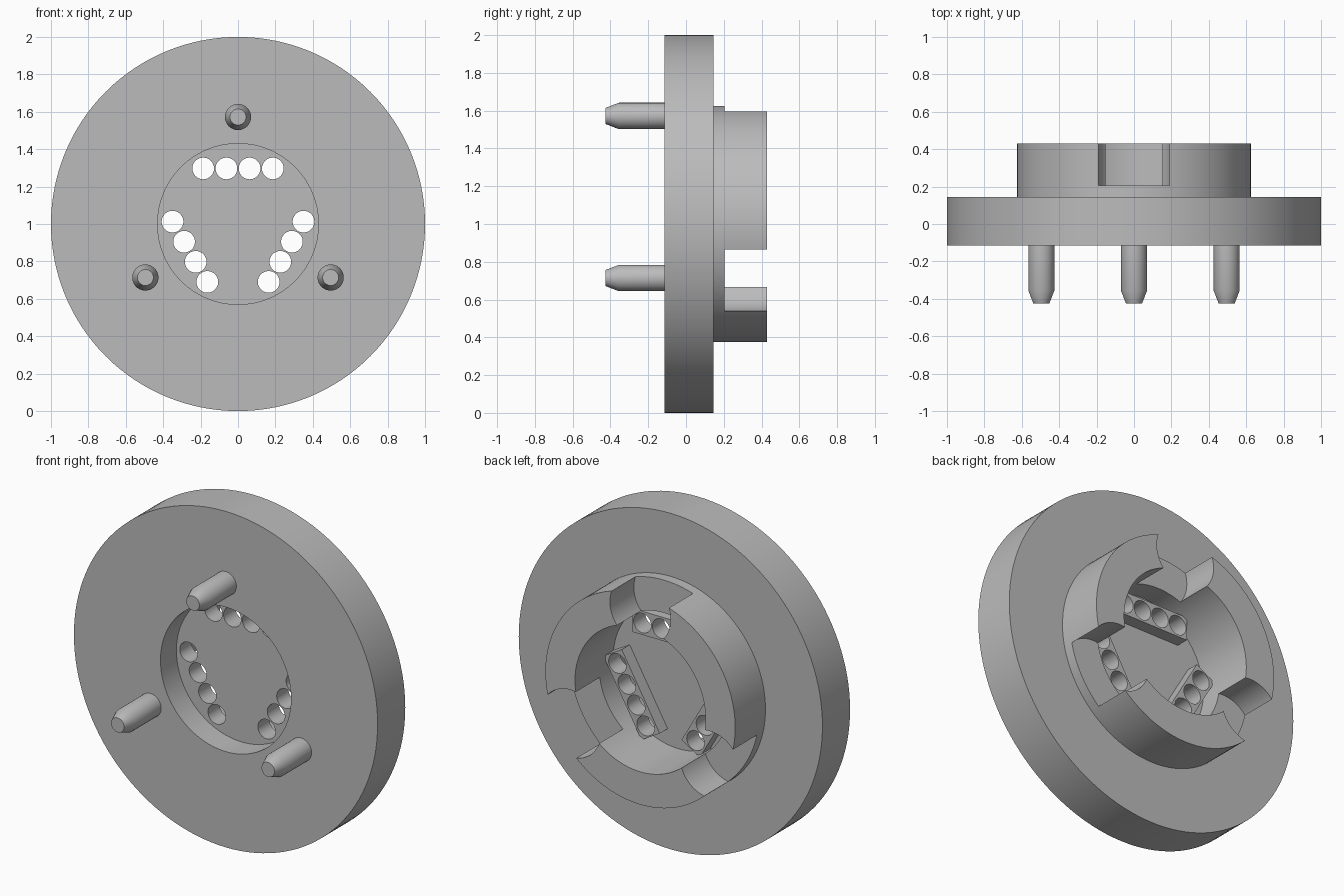
import bpy, bmesh, math
from mathutils import Matrix, Vector

if "Cube" in bpy.data.objects:
    bpy.data.objects.remove(bpy.data.objects["Cube"])

grey = bpy.data.materials.new("mid_grey")
grey.use_nodes = True
COLOUR = (0.5, 0.5, 0.5, 1)
grey.diffuse_color = COLOUR
grey.node_tree.nodes["Principled BSDF"].inputs["Base Color"].default_value = COLOUR

CENTRE = Matrix.Translation((0, 0, 1))
THIRDS = [Matrix.Rotation(math.radians(a), 4, "Y") for a in (0, 120, 240)]


def make_object(name, bm):
    """Turn a bmesh built around the hub axis into an object."""
    bmesh.ops.recalc_face_normals(bm, faces=bm.faces)
    mesh = bpy.data.meshes.new(name)
    bm.to_mesh(mesh)
    bm.free()
    mesh.transform(CENTRE)
    mesh.materials.append(grey)
    obj = bpy.data.objects.new(name, mesh)
    bpy.context.collection.objects.link(obj)
    return obj


def lathe(bm, profile, steps, matrix=Matrix()):
    """Revolve (radius, y) points around the y axis."""
    verts = [bm.verts.new((r, y, 0)) for r, y in profile]
    edges = [bm.edges.new(pair) for pair in zip(verts, verts[1:])]
    out = bmesh.ops.spin(bm, geom=verts + edges, cent=(0, 0, 0), axis=(0, 1, 0),
                         angle=math.tau, steps=steps, use_duplicate=False)
    new = set(verts) | {v for v in bm.verts if v.is_valid and v.index == -1}
    return new


def revolved(profile, steps, matrices):
    """One mesh holding a revolved profile at each placement."""
    bm = bmesh.new()
    lathe(bm, profile, steps)
    bmesh.ops.remove_doubles(bm, verts=bm.verts, dist=0.0001)
    base = bpy.data.meshes.new("template")
    bm.to_mesh(base)
    bm.free()
    result = bmesh.new()
    for m in matrices:
        copy = base.copy()
        copy.transform(m)
        result.from_mesh(copy)
        bpy.data.meshes.remove(copy)
    bpy.data.meshes.remove(base)
    return result


def rod(radius, y0, y1):
    return [(0, y0), (radius, y0), (radius, y1), (0, y1)]


def combine(target, tool, operation):
    """Apply a boolean and discard the helper."""
    tool.hide_render = True
    mod = target.modifiers.new("shape", "BOOLEAN")
    mod.operation = operation
    mod.solver = "EXACT"
    mod.object = tool
    bpy.context.view_layer.objects.active = target
    bpy.ops.object.modifier_apply(modifier=mod.name)
    bpy.data.objects.remove(tool)


def smooth(obj):
    bpy.ops.object.select_all(action="DESELECT")
    obj.select_set(True)
    bpy.context.view_layer.objects.active = obj
    bpy.ops.object.shade_smooth_by_angle(angle=math.radians(30))


# Flange disc with front recess, rear collar and thin web between them
body_profile = [(0, 0.035), (0.43, 0.035), (0.43, -0.115), (1, -0.115),
                (1, 0.145), (0.625, 0.145), (0.625, 0.43), (0.43, 0.43),
                (0.43, 0.07), (0, 0.07)]
body = make_object("flange_body", revolved(body_profile, 128, [Matrix()]))

# Raised bars on the back of the web
bars = bmesh.new()
for turn in THIRDS:
    place = turn @ Matrix.Translation((0, 0.0975, 0.297)) @ Matrix.Diagonal((0.5, 0.095, 0.14, 1))
    bmesh.ops.create_cube(bars, size=1, matrix=place)
combine(body, make_object("hole_bars", bars), "UNION")

# Four through holes along each bar
hole_places = [turn @ Matrix.Translation(((i - 1.5) * 0.124, 0, 0.297))
               for turn in THIRDS for i in range(4)]
holes = make_object("hole_cutter", revolved(rod(0.058, -0.05, 0.25), 32, hole_places))
combine(body, holes, "DIFFERENCE")

# Round-sided slots through the rear collar
slot_places = [turn @ Matrix.Translation((0, 0, 0.53)) for turn in THIRDS]
slots = make_object("slot_cutter", revolved(rod(0.2, 0.205, 0.6), 64, slot_places))
combine(body, slots, "DIFFERENCE")
smooth(body)

# Tapered locating pins on the front
pin_profile = [(0, -0.425), (0.043, -0.425), (0.07, -0.355), (0.07, -0.11), (0, -0.11)]
for name, turn in zip(("top_pin", "left_pin", "right_pin"), THIRDS):
    pin = make_object(name, revolved(pin_profile, 32, [turn @ Matrix.Translation((0, 0, 0.572))]))
    smooth(pin)
